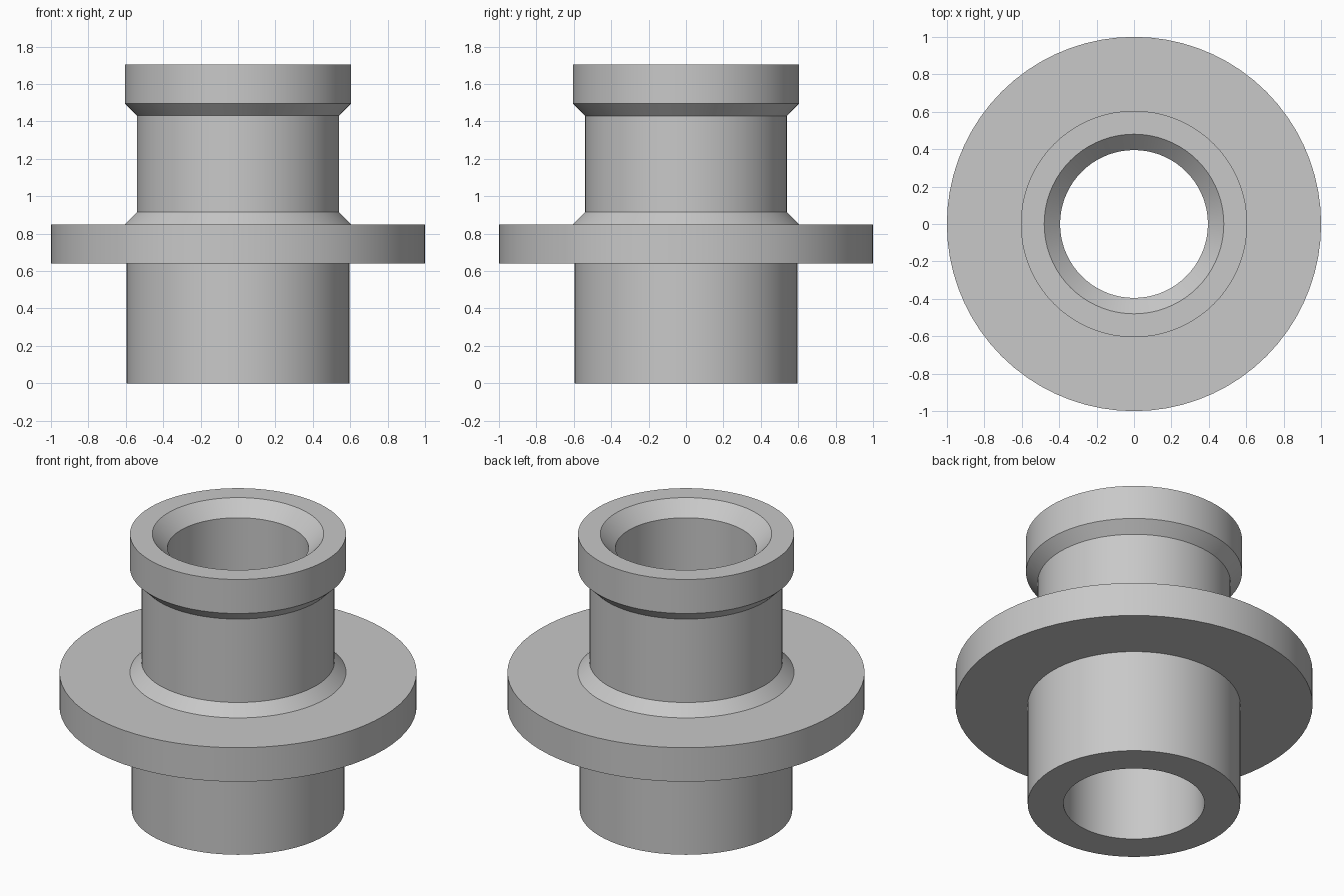
import bpy
import bmesh
import math

if "Cube" in bpy.data.objects:
    bpy.data.objects.remove(bpy.data.objects["Cube"])

SEGMENTS = 72

grey = bpy.data.materials.new("light_grey")
grey.diffuse_color = (0.58, 0.58, 0.58, 1.0)
grey.use_nodes = True
grey.node_tree.nodes["Principled BSDF"].inputs["Base Color"].default_value = grey.diffuse_color


def lathe(name, profile):
    """Spin a closed (radius, z) profile around the z axis."""
    bm = bmesh.new()
    rings = []
    for i in range(SEGMENTS):
        a = 2 * math.pi * i / SEGMENTS
        rings.append([bm.verts.new((r * math.cos(a), r * math.sin(a), z))
                      for r, z in profile])
    n = len(profile)
    for i in range(SEGMENTS):
        a, b = rings[i], rings[(i + 1) % SEGMENTS]
        for j in range(n):
            k = (j + 1) % n
            bm.faces.new((a[j], b[j], b[k], a[k]))
    bmesh.ops.recalc_face_normals(bm, faces=bm.faces)
    mesh = bpy.data.meshes.new(name)
    bm.to_mesh(mesh)
    bm.free()
    mesh.materials.append(grey)
    obj = bpy.data.objects.new(name, mesh)
    bpy.context.collection.objects.link(obj)
    bpy.context.view_layer.objects.active = obj
    obj.select_set(True)
    bpy.ops.object.shade_smooth_by_angle(angle=math.radians(30))
    obj.select_set(False)
    return obj


# Flanged bushing turned as one piece, from the bottom bore edge outward and up
lathe("flanged_bushing", [
    (0.395, 0.0), (0.595, 0.0),       # bottom rim
    (0.595, 0.64), (1.0, 0.64),       # lower sleeve, underside of flange
    (1.0, 0.85), (0.605, 0.85),       # flange edge and top
    (0.54, 0.915), (0.54, 1.43),      # lower chamfer and neck
    (0.605, 1.495), (0.605, 1.705),   # upper chamfer and collar
    (0.48, 1.705), (0.395, 1.62),     # top rim and bore countersink
])
